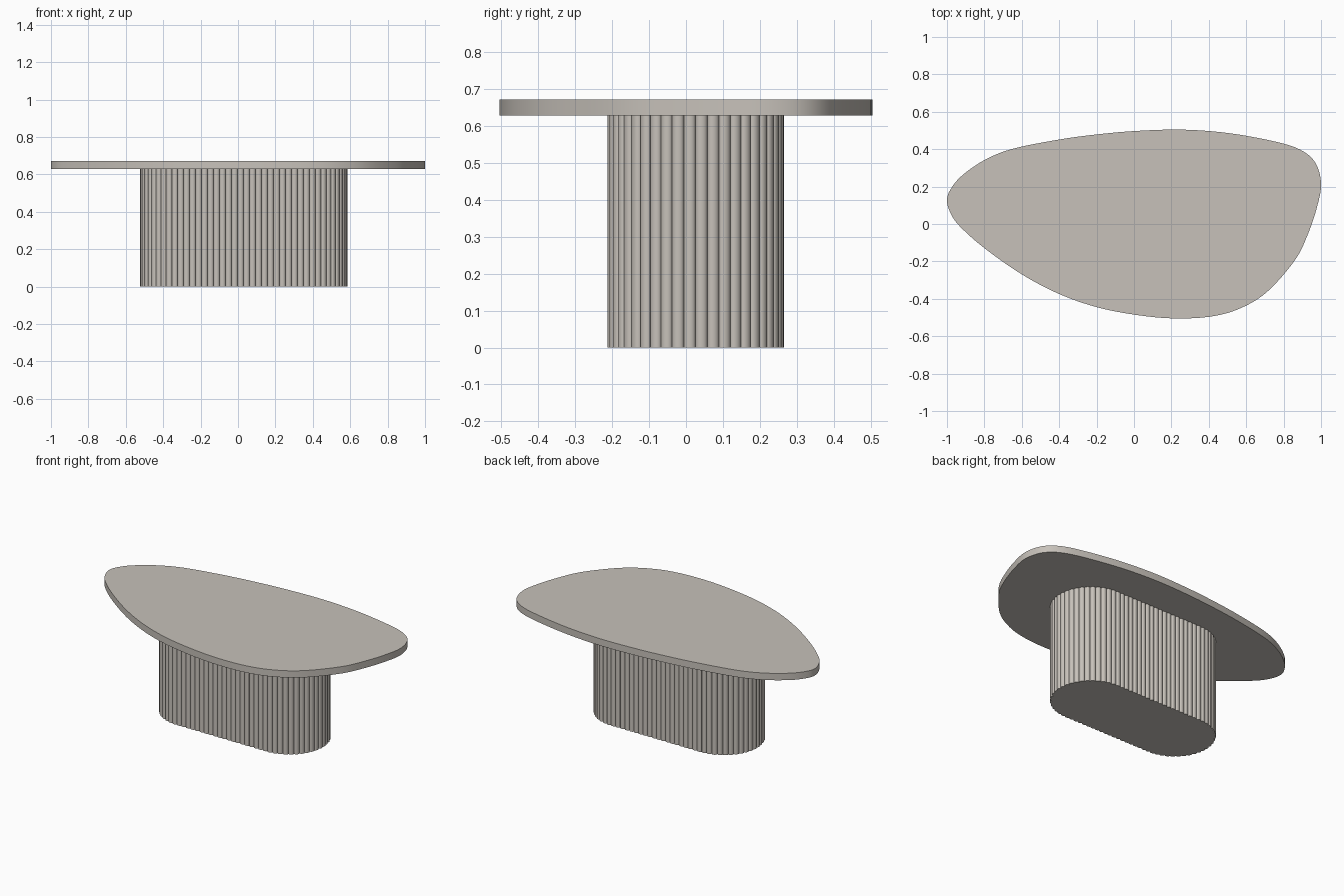
import bpy, bmesh, math
from mathutils import Vector

if "Cube" in bpy.data.objects:
    bpy.data.objects.remove(bpy.data.objects["Cube"])

stone = bpy.data.materials.new("warm grey")
stone.diffuse_color = (0.57, 0.535, 0.49, 1)
stone.use_nodes = True
stone.node_tree.nodes["Principled BSDF"].inputs["Base Color"].default_value = stone.diffuse_color


def extrude_outline(name, pts, z0, z1):
    """Solid prism from a closed counter-clockwise outline."""
    bm = bmesh.new()
    low = [bm.verts.new((x, y, z0)) for x, y in pts]
    high = [bm.verts.new((x, y, z1)) for x, y in pts]
    n = len(pts)
    for i in range(n):
        j = (i + 1) % n
        bm.faces.new((low[i], low[j], high[j], high[i]))
    bm.faces.new(high)
    bm.faces.new(low[::-1])
    mesh = bpy.data.meshes.new(name)
    bm.to_mesh(mesh)
    bm.free()
    mesh.materials.append(stone)
    obj = bpy.data.objects.new(name, mesh)
    bpy.context.collection.objects.link(obj)
    bpy.ops.object.select_all(action='DESELECT')
    obj.select_set(True)
    bpy.context.view_layer.objects.active = obj
    bpy.ops.object.shade_smooth_by_angle(angle=math.radians(40))
    return obj


def smooth_loop(ctrl, steps):
    """Closed Catmull-Rom curve through the control points."""
    p = [Vector(c) for c in ctrl]
    n, out = len(p), []
    for i in range(n):
        a, b, c, d = p[i - 1], p[i], p[(i + 1) % n], p[(i + 2) % n]
        for k in range(steps):
            t = k / steps
            out.append(0.5 * (2 * b + (c - a) * t + (2 * a - 5 * b + 4 * c - d) * t ** 2
                              + (3 * b - a - 3 * c + d) * t ** 3))
    return out


def fit(values, lo, hi):
    a, b = min(values), max(values)
    return [lo + (v - a) * (hi - lo) / (b - a) for v in values]


# Table top: asymmetric pebble outline
outline = [(1.0, 0.22), (0.97, 0.33), (0.89, 0.40), (0.75, 0.445), (0.5, 0.49), (0.25, 0.508),
           (0.0, 0.50), (-0.2, 0.482), (-0.4, 0.455), (-0.65, 0.405), (-0.8, 0.345),
           (-0.92, 0.262), (-0.98, 0.19), (-1.0, 0.13), (-0.98, 0.06), (-0.93, -0.01),
           (-0.8, -0.125), (-0.6, -0.265), (-0.4, -0.37), (-0.2, -0.44), (0.0, -0.48),
           (0.2, -0.50), (0.4, -0.492), (0.56, -0.45), (0.71, -0.36), (0.86, -0.19),
           (0.93, -0.05), (0.98, 0.1)]
curve = smooth_loop(outline, 6)
xs = fit([p.x for p in curve], -1, 1)
ys = fit([p.y for p in curve], -0.505, 0.505)
extrude_outline("table_top", list(zip(xs, ys)), 0.628, 0.672)

# Pedestal: stadium plan wrapped with convex ribs
CX, CY = 0.03, 0.026
DEPTH, RADIUS, HALF = 0.012, 0.227, 0.316
RIBS, STEPS = 84, 8
ARC = math.pi * RADIUS
PERIMETER = 2 * ARC + 4 * HALF


def stadium(s):
    """Point and outward normal at arc length s, starting at the +x tip."""
    s = (s + ARC / 2) % PERIMETER
    side = 1
    if s >= PERIMETER / 2:
        s, side = s - PERIMETER / 2, -1
    if s < ARC:
        a = s / RADIUS - math.pi / 2
        n = Vector((math.cos(a), math.sin(a)))
        p = Vector((HALF, 0)) + n * RADIUS
    else:
        n = Vector((0, 1))
        p = Vector((HALF - (s - ARC), RADIUS))
    return p * side, n * side


pitch = PERIMETER / RIBS
ribbed = []
for i in range(RIBS):
    for k in range(STEPS):
        t = math.pi * k / STEPS
        p, n = stadium((i + 0.5 - 0.5 * math.cos(t)) * pitch)
        p = p + n * DEPTH * math.sin(t)
        ribbed.append((p.x + CX, p.y + CY))
extrude_outline("ribbed_pedestal", ribbed, 0.0, 0.628)
